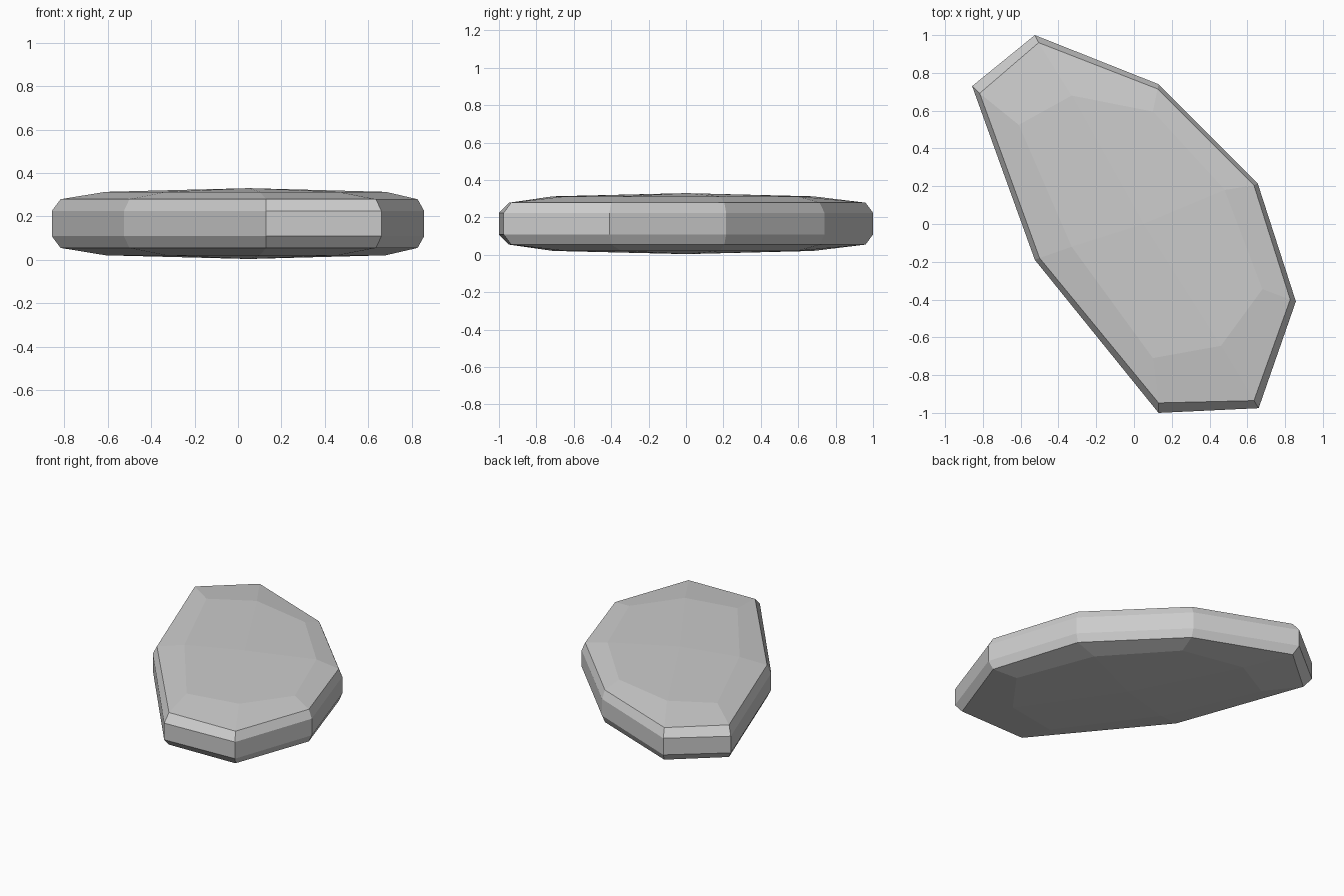
import bpy
import bmesh
from mathutils import Vector

cube = bpy.data.objects.get("Cube")
if cube:
    bpy.data.objects.remove(cube, do_unlink=True)

# Stone colour
grey = bpy.data.materials.new("stone grey")
grey.use_nodes = True
colour = (0.6, 0.6, 0.6, 1)
grey.diffuse_color = colour
grey.node_tree.nodes["Principled BSDF"].inputs["Base Color"].default_value = colour

# Outlines: widest rim, chamfered edge and the shallow crown
RIM = [(-0.525, 1.0), (0.13, 0.74), (0.655, 0.215), (0.857, -0.41),
       (0.66, -0.975), (0.13, -1.0), (-0.525, -0.19), (-0.857, 0.73)]
EDGE = [(-0.505, 0.96), (0.125, 0.715), (0.635, 0.205), (0.827, -0.4),
        (0.635, -0.935), (0.13, -0.947), (-0.5, -0.18), (-0.817, 0.692)]
CROWN = [(-0.33, 0.68), (0.1, 0.595), (0.48, 0.18), (0.68, -0.345),
         (0.46, -0.645), (0.1, -0.71), (-0.33, -0.12), (-0.61, 0.525)]
MIDDLE = 0.167
COUNT = len(RIM)

bm = bmesh.new()


def ring(outline, z):
    return [bm.verts.new((x, y, z)) for x, y in outline]


def bridge(a, b):
    for i in range(COUNT):
        j = (i + 1) % COUNT
        bm.faces.new((a[i], a[j], b[j], b[i]))


# Top and bottom halves share the same layers
rims = []
for side in (1, -1):
    rim, edge, crown = [ring(o, MIDDLE + side * h) for o, h in
                        ((RIM, 0.058), (EDGE, 0.112), (CROWN, 0.146))]
    bridge(rim, edge)
    bridge(edge, crown)
    # Four wide facets meet at the peak
    peak = bm.verts.new(Vector((0.05, 0.0, MIDDLE + side * 0.163)))
    for i in range(0, COUNT, 2):
        bm.faces.new((peak, crown[i], crown[i + 1], crown[(i + 2) % COUNT]))
    rims.append(rim)

# Upright side band
bridge(*rims)
bmesh.ops.recalc_face_normals(bm, faces=bm.faces)

mesh = bpy.data.meshes.new("flat_stone")
bm.to_mesh(mesh)
bm.free()
mesh.materials.append(grey)
stone = bpy.data.objects.new("flat_stone", mesh)
bpy.context.collection.objects.link(stone)
